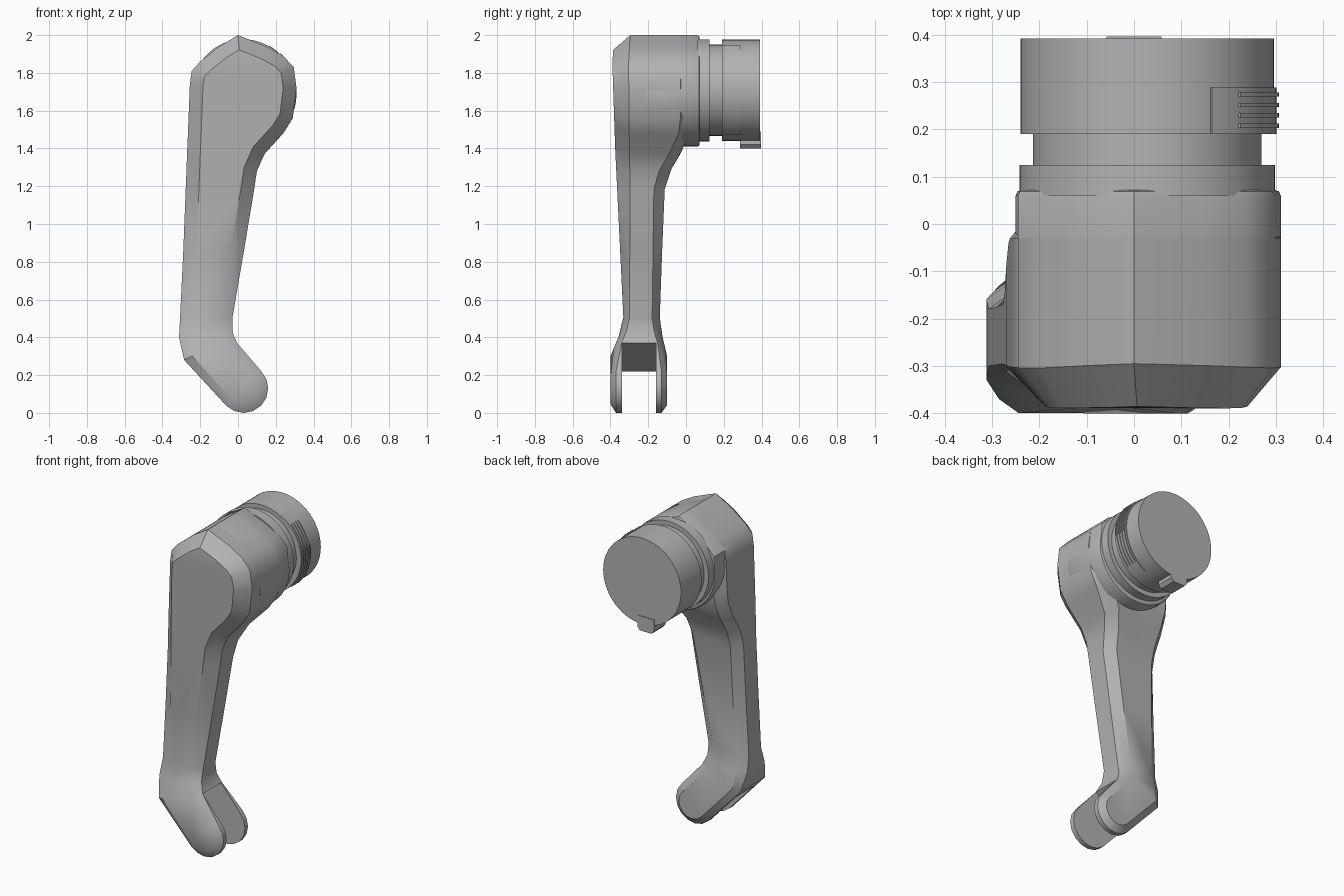
import bpy
import bmesh
import math
from mathutils import Vector

default_cube = bpy.data.objects.get("Cube")
if default_cube:
    bpy.data.objects.remove(default_cube, do_unlink=True)

# One grey finish for every part
grey = bpy.data.materials.new("plain grey")
grey.use_nodes = True
grey.diffuse_color = (0.45, 0.45, 0.45, 1)
shader = next(n for n in grey.node_tree.nodes if n.type == "BSDF_PRINCIPLED")
shader.inputs["Base Color"].default_value = grey.diffuse_color
shader.inputs["Roughness"].default_value = 0.6


def make_object(name, rings, caps):
    """Bridge closed rings of equal length and close both ends with caps."""
    bm = bmesh.new()
    loops = [[bm.verts.new(p) for p in ring] for ring in rings]
    count = len(loops[0])
    for a, b in zip(loops, loops[1:]):
        for i in range(count):
            j = (i + 1) % count
            bm.faces.new((a[i], a[j], b[j], b[i]))
    for loop in (loops[0], loops[-1]):
        for cap in caps:
            bm.faces.new([loop[i] for i in cap])
    bmesh.ops.recalc_face_normals(bm, faces=bm.faces)
    mesh = bpy.data.meshes.new(name)
    bm.to_mesh(mesh)
    bm.free()
    mesh.materials.append(grey)
    obj = bpy.data.objects.new(name, mesh)
    bpy.context.collection.objects.link(obj)
    return obj


def prism(name, outline, front, back):
    """Extrude an x-z outline along y."""
    rings = [[(x, y, z) for x, z in outline] for y in (front, back)]
    return make_object(name, rings, [range(len(outline))])


def arc(cx, cz, radius, start, end, steps):
    angles = [math.radians(start + (end - start) * i / steps) for i in range(steps + 1)]
    return [(cx + radius * math.cos(a), cz + radius * math.sin(a)) for a in angles]


def ramp(z, table):
    """Piecewise linear value over height, table ordered from top to bottom."""
    if z >= table[0][0]:
        return table[0][1]
    for (z0, v0), (z1, v1) in zip(table, table[1:]):
        if z >= z1:
            return v0 + (v1 - v0) * (z0 - z) / (z0 - z1)
    return table[-1][1]


def inset(outline, table):
    """Offset a clockwise outline inward by a height-dependent amount."""
    result = []
    for i, point in enumerate(outline):
        p = Vector(point)
        a = (p - Vector(outline[i - 1])).normalized()
        b = (Vector(outline[(i + 1) % len(outline)]) - p).normalized()
        n1, n2 = Vector((a.y, -a.x)), Vector((b.y, -b.x))
        result.append(p + ramp(p.y, table) * (n1 + n2) / (1 + n1.dot(n2)))
    return result


def finish(obj, angle=35):
    bpy.ops.object.select_all(action="DESELECT")
    obj.select_set(True)
    bpy.context.view_layer.objects.active = obj
    for mod in list(obj.modifiers):
        bpy.ops.object.modifier_apply(modifier=mod.name)
    bpy.ops.object.shade_smooth_by_angle(angle=math.radians(angle))


# Arm outline: peak, +x edge going down, round foot, -x edge going up
peak = [(0, 2)]
right_edge = [(0.15, 1.94), (0.24, 1.89), (0.295, 1.83), (0.31, 1.72), (0.29, 1.56),
              (0.24, 1.48), (0.14, 1.37), (0.1, 1.28), (0.085, 1.18), (0.03, 0.85),
              (-0.03, 0.5), (-0.03, 0.43), (-0.005, 0.37)]
left_edge = [(-0.1, 1.94), (-0.2, 1.86), (-0.245, 1.81), (-0.255, 1.74), (-0.262, 1.56),
             (-0.265, 1.48), (-0.27, 1.37), (-0.273, 1.28), (-0.277, 1.18), (-0.29, 0.85),
             (-0.307, 0.5), (-0.312, 0.4), (-0.285, 0.28)]
foot = arc(0.03, 0.13, 0.13, 45, -135, 8)
outline = peak + right_edge + foot + left_edge[::-1]

# Front and back depth of the arm, and its chamfers, by height
front_y = [(2, -0.38), (1.85, -0.39), (1.4, -0.375), (0.47, -0.33), (0.3, -0.4)]
back_y = [(1.5, 0.03), (1.37, -0.03), (1.28, -0.085), (1.18, -0.115), (0.47, -0.14), (0.3, -0.1)]
front_width = [(1.8, 0.07), (0.5, 0.07), (0.3, 0.045)]
front_depth = [(1.8, 0.085), (1.2, 0.07), (0.47, 0.03)]
back_width = [(1.4, 0.05), (0.5, 0.06), (0.3, 0.04)]
back_depth = [(1.4, 0.06), (0.47, 0.04), (0.3, 0.03)]

front_face = inset(outline, front_width)
back_face = inset(outline, back_width)
rings = [
    [(x, ramp(z, front_y), z) for x, z in front_face],
    [(x, ramp(z, front_y) + ramp(z, front_depth), z) for x, z in outline],
    [(x, ramp(z, back_y) - ramp(z, back_depth), z) for x, z in outline],
    [(x, ramp(z, back_y), z) for x, z in back_face],
]
total = len(outline)
half = total // 2
caps = [(0, 1, total - 1), (half - 1, half, half + 1)]
caps += [(i, i + 1, total - i - 1, total - i) for i in range(1, half - 1)]
arm = make_object("arm", rings, caps)

# Fork slot through the foot
slot = [(-0.39, 0.115), (-0.23, 0.22), (-0.005, 0.37), (0.145, 0.47), (0.5, -0.1), (0.0, -0.4)]
cutter = prism("slot_cutter", slot, -0.34, -0.16)
cutter.hide_render = True
cut = arm.modifiers.new("slot", "BOOLEAN")
cut.operation = "DIFFERENCE"
cut.solver = "EXACT"
cut.object = cutter
finish(arm)
bpy.data.objects.remove(cutter, do_unlink=True)

# Head housing: pitched top, round underside
belly = arc(0.03, 1.69, 0.28, 0, -180, 24)
head = prism("head_housing", peak + right_edge[:3] + belly + left_edge[2::-1], -0.22, 0.072)
bevel = head.modifiers.new("soft edge", "BEVEL")
bevel.width = 0.012
bevel.segments = 2
bevel.limit_method = "ANGLE"
bevel.angle_limit = math.radians(60)
finish(head)

# Stepped round coupling behind the head
for name, radius, front, back in [
    ("collar", 0.27, 0.06, 0.125),
    ("neck", 0.241, 0.12, 0.195),
    ("end_cap", 0.268, 0.19, 0.392),
]:
    finish(prism(name, arc(0.028, 1.708, radius, 0, 354, 59), front, back))


# Grip pad with ribs on the +x side of the cap
def arc_plate(name, radius, spread, front, back):
    outer = arc(0.028, 1.708, radius, -spread, spread, 20)
    inner = arc(0.028, 1.708, 0.25, spread, -spread, 20)
    finish(prism(name, outer + inner, front, back))


arc_plate("grip_pad", 0.273, 60, 0.19, 0.288)
for i in range(4):
    y = 0.203 + i * 0.022
    arc_plate(f"grip_rib_{i + 1}", 0.278, 45, y, y + 0.009)

# Locking tab under the cap
tab = [(-0.058, 1.49), (-0.058, 1.42), (-0.04, 1.4), (0.04, 1.4), (0.058, 1.42), (0.058, 1.49)]
finish(prism("locking_tab", tab, 0.285, 0.396))
